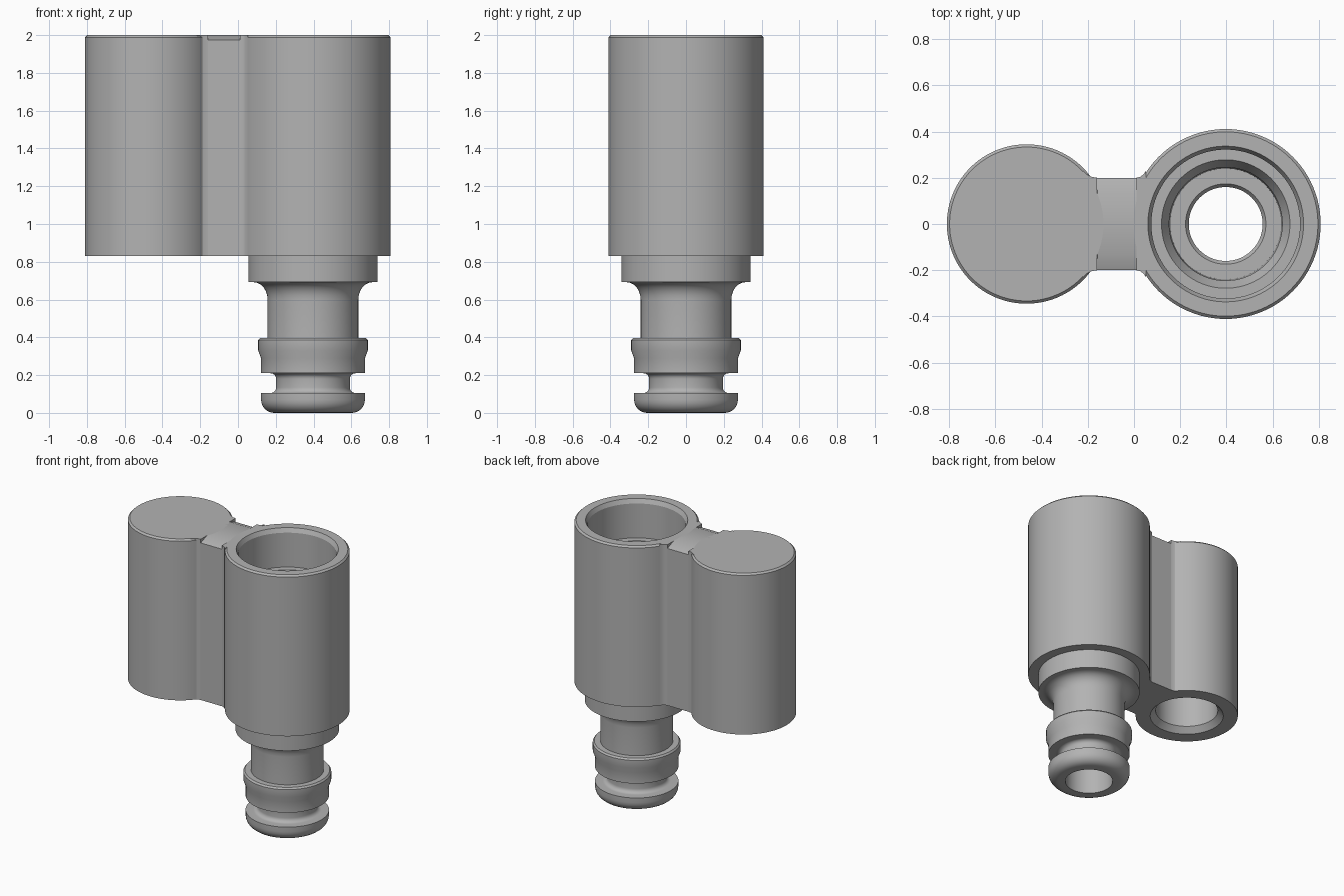
import bpy, bmesh, math

if "Cube" in bpy.data.objects:
    bpy.data.objects.remove(bpy.data.objects["Cube"], do_unlink=True)

GREY = (0.45, 0.45, 0.45, 1)
plastic = bpy.data.materials.new("grey plastic")
plastic.use_nodes = True
plastic.diffuse_color = GREY
plastic.node_tree.nodes["Principled BSDF"].inputs["Base Color"].default_value = GREY

TOP, BASE = 2.0, 0.83
BARREL_X, PLUG_X = 0.397, -0.465


def finish(name, bm, x=0):
    bmesh.ops.recalc_face_normals(bm, faces=bm.faces)
    mesh = bpy.data.meshes.new(name)
    bm.to_mesh(mesh)
    bm.free()
    mesh.materials.append(plastic)
    ob = bpy.data.objects.new(name, mesh)
    ob.location.x = x
    bpy.context.collection.objects.link(ob)
    bpy.ops.object.select_all(action="DESELECT")
    ob.select_set(True)
    bpy.context.view_layer.objects.active = ob
    bpy.ops.object.shade_smooth_by_angle(angle=math.radians(25))
    return ob


def arc(r, z, rr, rz, start, end, n=6):
    """Elliptical arc of (radius, height) points, angles in degrees."""
    steps = [math.radians(start + (end - start) * i / n) for i in range(n + 1)]
    return [(r + rr * math.cos(a), z + rz * math.sin(a)) for a in steps]


def lathe(name, profile, x, closed, segments=96):
    """Revolve a (radius, height) profile round the vertical axis."""
    bm = bmesh.new()
    verts = [bm.verts.new((r, 0, z)) for r, z in profile]
    pairs = list(zip(verts, verts[1:]))
    if closed:
        pairs.append((verts[-1], verts[0]))
    edges = [bm.edges.new(p) for p in pairs]
    bmesh.ops.spin(bm, geom=verts + edges, cent=(0, 0, 0), axis=(0, 0, 1),
                   angle=math.tau, steps=segments, use_merge=True)
    bmesh.ops.remove_doubles(bm, verts=bm.verts, dist=0.0001)
    return finish(name, bm, x)


def prism(name, points, direction):
    """Extrude a flat outline into a solid."""
    bm = bmesh.new()
    face = bm.faces.new([bm.verts.new(p) for p in points])
    out = bmesh.ops.extrude_face_region(bm, geom=[face], use_keep_orig=True)
    moved = [g for g in out["geom"] if isinstance(g, bmesh.types.BMVert)]
    bmesh.ops.translate(bm, verts=moved, vec=direction)
    return finish(name, bm)


# Socket barrel and ribbed nozzle, with the stepped bore through both
outside = (
    arc(0.205, 0.07, 0.07, 0.07, -90, 0)                 # rounded tip
    + [(0.275, 0.105)]
    + arc(0.225, 0.135, 0.03, 0.03, 270, 180)            # seal groove
    + arc(0.225, 0.18, 0.03, 0.03, 180, 90)
    + [(0.275, 0.21), (0.275, 0.29), (0.29, 0.33),       # retaining rib
       (0.29, 0.385), (0.28, 0.397), (0.24, 0.397)]
    + arc(0.315, 0.6, 0.075, 0.092, 180, 90)             # neck flare
    + [(0.342, 0.692), (0.342, BASE), (0.411, BASE),     # collar, barrel
       (0.411, TOP - 0.012), (0.399, TOP)]
)
bore = [(0.337, TOP), (0.322, TOP - 0.03), (0.322, 1.72), (0.278, 1.72),
        (0.245, 1.66), (0.24, 0.75), (0.174, 0.75), (0.16, 0.73), (0.16, 0)]
lathe("socket_and_nozzle", outside + bore, BARREL_X, True)

# Side cylinder, closed on top and hollow from below
lathe("side_cylinder",
      [(0, TOP), (0.333, TOP), (0.345, TOP - 0.012), (0.345, BASE),
       (0.247, BASE), (0.21, BASE + 0.04), (0.21, 1.88), (0, 1.88)],
      PLUG_X, False)

# Connecting web with sloped top edges
x0, x1 = -0.16, 0.01
half = [(0.2, BASE), (0.2, TOP - 0.027), (0.13, TOP)]
section = half + [(-y, z) for y, z in reversed(half)]
prism("connecting_web", [(x0, y, z) for y, z in section], (x1 - x0, 0, 0))

# Flared ends blending the web into each cylinder
for name, start, reach in (("web_end_right", x0, -0.06), ("web_end_left", x1, 0.042)):
    edge = [(0, 0.2), (0.4, 0.204), (0.75, 0.215), (1, 0.23)]
    outline = edge + [(t, -y) for t, y in reversed(edge)]
    prism(name, [(start + t * reach, y, BASE) for t, y in outline],
          (0, 0, TOP - BASE))
